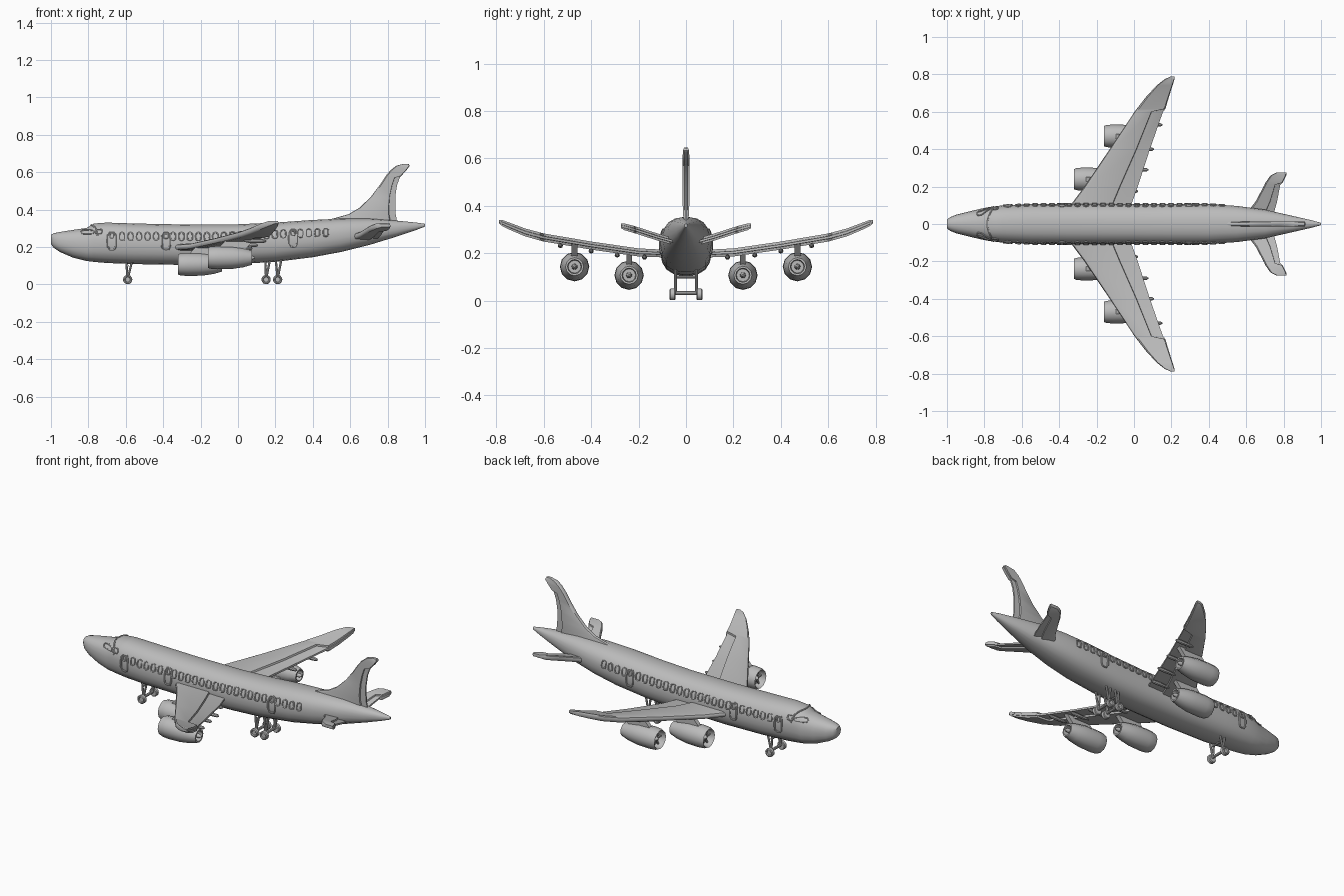
import bpy, bmesh
from math import sin, cos, pi
from mathutils import Vector

cube = bpy.data.objects.get("Cube")
if cube:
    bpy.data.objects.remove(cube)

grey = bpy.data.materials.new("plain grey")
grey.use_nodes = True
grey.diffuse_color = (0.5, 0.5, 0.5, 1)
grey.node_tree.nodes["Principled BSDF"].inputs["Base Color"].default_value = (0.5, 0.5, 0.5, 1)


def finish(name, mesh, mirror=False, angle=35):
    obj = bpy.data.objects.new(name, mesh)
    bpy.context.collection.objects.link(obj)
    mesh.materials.clear()
    mesh.materials.append(grey)
    bpy.ops.object.select_all(action="DESELECT")
    obj.select_set(True)
    bpy.context.view_layer.objects.active = obj
    bpy.ops.object.shade_smooth_by_angle(angle=angle * pi / 180)
    if mirror:
        mod = obj.modifiers.new("Mirror", "MIRROR")
        mod.use_axis = (False, True, False)
    return obj


def loft(bm, rings):
    """Skin a list of equal-length rings and cap both ends."""
    loops = [[bm.verts.new(p) for p in ring] for ring in rings]
    n = len(loops[0])
    for a, b in zip(loops, loops[1:]):
        for i in range(n):
            j = (i + 1) % n
            bm.faces.new((a[i], a[j], b[j], b[i]))
    bm.faces.new(loops[0][::-1])
    bm.faces.new(loops[-1])


def build(name, groups, mirror=False, angle=35):
    """One object from several lofts."""
    bm = bmesh.new()
    for rings in groups:
        loft(bm, rings)
    bmesh.ops.recalc_face_normals(bm, faces=bm.faces)
    mesh = bpy.data.meshes.new(name)
    bm.to_mesh(mesh)
    bm.free()
    return finish(name, mesh, mirror, angle)


def rod(a, b, r, sides=8):
    a, b = Vector(a), Vector(b)
    u = (b - a).orthogonal().normalized()
    v = (b - a).normalized().cross(u)
    return [[p + r * (u * cos(2 * pi * i / sides) + v * sin(2 * pi * i / sides))
             for i in range(sides)] for p in (a, b)]


def lathe(profile, origin, sides, axis="x"):
    rings = []
    for d, r in profile:
        ring = []
        for i in range(sides):
            c, s = r * cos(2 * pi * i / sides), r * sin(2 * pi * i / sides)
            off = (d, c, s) if axis == "x" else (c, d, s)
            ring.append(Vector(origin) + Vector(off))
        rings.append(ring)
    return rings


# Fuselage stations: x, bottom, top, half width
stations = [(-1, .215, .265, .022), (-.985, .195, .274, .036), (-.95, .172, .281, .05),
            (-.88, .142, .292, .068), (-.81, .125, .302, .084), (-.77, .12, .326, .092),
            (-.70, .114, .331, .1), (-.55, .108, .326, .107), (-.3, .104, .321, .108),
            (0, .109, .322, .108), (.2, .12, .331, .108), (.4, .145, .345, .107),
            (.55, .173, .352, .097), (.7, .21, .352, .077), (.85, .256, .341, .043),
            (.95, .29, .331, .02), (1, .309, .324, .006)]
POWER = 2.5


def station(x):
    for a, b in zip(stations, stations[1:]):
        if x <= b[0]:
            t = (x - a[0]) / (b[0] - a[0])
            return [p + (q - p) * t for p, q in zip(a[1:], b[1:])]


def side_y(x, z):
    lo, hi, w = station(x)
    t = min(abs((z - (lo + hi) / 2) / ((hi - lo) / 2)), .999)
    return w * (1 - t ** POWER) ** (1 / POWER)


def hull_ring(x, lo, hi, w, sides=20):
    ring = []
    for i in range(sides):
        c, s = cos(2 * pi * (i + .5) / sides), sin(2 * pi * (i + .5) / sides)
        k = (abs(c) ** POWER + abs(s) ** POWER) ** (-1 / POWER)
        ring.append((x, w * c * k, (lo + hi) / 2 + (hi - lo) / 2 * s * k))
    return ring


build("fuselage", [[hull_ring(*s) for s in stations]], angle=50)


# Wings and tail: span, leading x, trailing x, offset, thickness, hinge fraction
def airfoil(sections, vertical=False):
    rings = []
    for span, x0, x1, off, th, hinge in sections:
        half = [(0, .12), (.02, .35), (.08, .5), (hinge - .01, .5), (hinge, .2), (1, .16)]
        ring = half + [(f, -t) for f, t in reversed(half)]
        pts = [(x0 + (x1 - x0) * f, off + th * t) for f, t in ring]
        rings.append([(x, o, span) if vertical else (x, span, o) for x, o in pts])
    return rings


build("wing", [airfoil([
    (.06, -.37, -.03, .197, .032, .7), (.2, -.265, .02, .203, .034, .67),
    (.4, -.13, .085, .232, .034, .67), (.6, .003, .155, .266, .034, .6),
    (.615, .014, .168, .27, .034, .97), (.68, .065, .187, .288, .033, .97),
    (.74, .12, .206, .312, .03, .97), (.775, .165, .217, .327, .026, .96),
    (.788, .195, .216, .332, .014, .95)])], True)
build("tailplane", [airfoil([
    (.03, .58, .74, .243, .03, .68), (.12, .65, .765, .268, .03, .68),
    (.21, .698, .782, .297, .03, .68), (.22, .702, .795, .3, .03, .96),
    (.26, .73, .815, .311, .028, .96), (.275, .762, .815, .315, .018, .95)])], True)
build("tail_fin", [airfoil([
    (.325, .42, .85, 0, .02, .9), (.35, .5, .848, 0, .022, .9), (.375, .59, .843, 0, .026, .86),
    (.41, .65, .841, 0, .028, .82), (.47, .712, .841, 0, .028, .77), (.53, .757, .85, 0, .028, .72),
    (.57, .784, .865, 0, .028, .66), (.58, .79, .873, 0, .028, .97),
    (.61, .815, .9, 0, .028, .97), (.634, .845, .918, 0, .026, .97),
    (.645, .885, .912, 0, .016, .95)], True)])

# Engines with fan blades, spinner, exhaust core and pylon
nacelle = [(.04, .004), (.04, .046), (.006, .05), (0, .054), (.012, .059), (.05, .062), (.13, .06),
           (.19, .051), (.235, .038), (.235, .03), (.2, .027), (.2, .004)]
spinner = [(.012, .002), (.022, .011), (.042, .015)]
core = [(.19, .013), (.235, .011), (.25, .004)]
for label, x, y, z, wing_z in (("inner", -.32, .24, .107, .208), ("outer", -.16, .47, .143, .243)):
    parts = [lathe(p, (x, y, z), 12) for p in (nacelle, spinner, core)]
    for i in range(6):
        a = i * pi / 3
        parts.append(rod((x + .03, y, z), (x + .03, y + .049 * cos(a), z + .049 * sin(a)), .006, 4))
    build(label + "_engine", parts, True)
    build(label + "_pylon", [[
        [(x + a, y - .012, h), (x + b, y - .012, h), (x + b, y + .012, h), (x + a, y + .012, h)]
        for a, b, h in ((.05, .2, z + .045), (.1, .25, wing_z))]], True)

# Flap track fairings under the trailing edge
fairing = [(-.1, .003), (-.08, .009), (-.02, .011), (.012, .009), (.022, .003)]
build("flap_fairings", [lathe(fairing, p, 8) for p in (
    (0, .175, .183), (.055, .29, .192), (.085, .4, .209), (.13, .53, .232))], True)


# Raised outlines following the hull: one tube network per object
def outlines(name, paths, depth):
    curve = bpy.data.curves.new(name, "CURVE")
    curve.dimensions = "3D"
    curve.bevel_depth = depth
    curve.bevel_resolution = 1
    for pts, cyclic in paths:
        spline = curve.splines.new("POLY")
        spline.points.add(len(pts) - 1)
        spline.use_cyclic_u = cyclic
        for sp, p in zip(spline.points, pts):
            sp.co = (*p, 1)
    temp = bpy.data.objects.new(name + "_path", curve)
    bpy.context.collection.objects.link(temp)
    bpy.context.view_layer.update()
    mesh = bpy.data.meshes.new_from_object(temp.evaluated_get(bpy.context.evaluated_depsgraph_get()))
    bpy.data.objects.remove(temp)
    return mesh


def frame(cx, cz, w, h, n=12):
    pts = []
    for i in range(n):
        c, s = cos(2 * pi * (i + .5) / n), sin(2 * pi * (i + .5) / n)
        k = (c ** 4 + s ** 4) ** -.25
        x, z = cx + w / 2 * c * k, cz + h / 2 * s * k
        pts.append((x, side_y(x, z) + .001, z))
    return pts, True


def row_z(x):
    return .257 + .022 * max(0, x + .1) / .57


doors = (-.675, -.385, .295)
xs = [-.62 + i * .0454 for i in range(25)]
windows = [frame(x, row_z(x), .027, .042) for x in xs if min(abs(x - d) for d in doors) > .03]
finish("window_frames", outlines("window_frames", windows, .004), True)
door_paths = [frame(d, row_z(d) - .025, .044, .094, 16) for d in doors]
door_paths += [frame(d, row_z(d) + .003, .02, .026) for d in doors]
finish("door_frames", outlines("door_frames", door_paths, .005), True)

# Windshield brow and cockpit side windows
brow = []
for i in range(13):
    t = -1 + i / 6
    x = -.785 + .035 * t * t
    lo, hi, w = station(x)
    y = t * w * .97
    brow.append((x, y, (lo + hi) / 2 + (hi - lo) / 2 * (1 - abs(t * .97) ** POWER) ** (1 / POWER)))
finish("windshield_brow", outlines("windshield_brow", [(brow, False)], .005))
finish("cockpit_windows", outlines("cockpit_windows", [
    frame(-.805, .281, .07, .02), frame(-.745, .284, .035, .024)], .004), True)

# Landing gear: paired struts, axle and bevelled wheels
tyre = [(-.012, .016), (-.012, .021), (-.008, .025), (.008, .025), (.012, .021), (.012, .016),
        (.006, .013)]
for label, wheels in (("nose", [(-.59, -.6, -.56)]), ("main", [(.15, .145, .175), (.212, .2, .235)])):
    struts, tyres = [], []
    for x, top_a, top_b in wheels:
        for top in (top_a, top_b):
            struts.append(rod((x, .044, .03), (top, .044, .15), .006))
        struts.append(rod((x, 0, .032), (x, .064, .032), .008))
        tyres.append(lathe(tyre, (x, .057, .026), 14, "y"))
    struts.append(rod((wheels[0][0], 0, .1), (wheels[0][0], .044, .1), .006))
    build(label + "_gear_struts", struts, True)
    build(label + "_gear_wheels", tyres, True)
